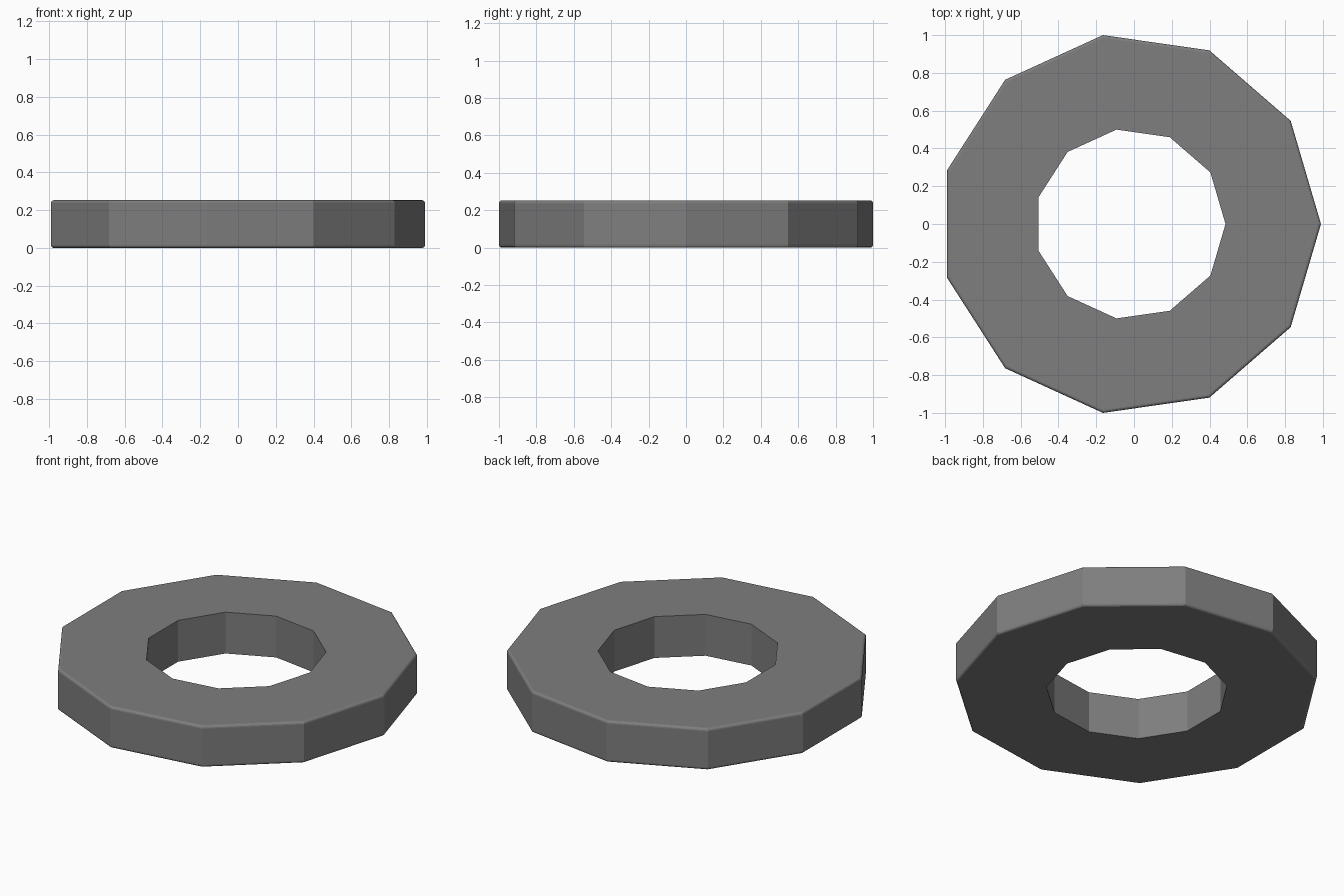
import bpy, bmesh
from math import sin, cos, pi

if "Cube" in bpy.data.objects:
    bpy.data.objects.remove(bpy.data.objects["Cube"])

SIDES = 11
R_OUT, R_IN, HEIGHT, ROUND = 1.0103, 0.505, 0.2526, 0.016
STEPS = 4
X_SHIFT = -0.0205   # centres the odd-sided ring on its bounds

# Ring cross-section (radius, z): sharp bore, rounded outer rims
profile = [(R_IN, HEIGHT), (R_IN, 0.0)]
for zc, start in ((ROUND, -pi / 2), (HEIGHT - ROUND, 0.0)):
    for i in range(STEPS + 1):
        a = start + i * pi / 2 / STEPS
        profile.append((R_OUT - ROUND + ROUND * cos(a), zc + ROUND * sin(a)))

# Sweep the section around eleven sides
bm = bmesh.new()
loops = []
for k in range(SIDES):
    t = 2 * pi * k / SIDES
    loops.append([bm.verts.new((r * cos(t) + X_SHIFT, r * sin(t), z)) for r, z in profile])
n = len(profile)
for k in range(SIDES):
    a, b = loops[k], loops[(k + 1) % SIDES]
    for i in range(n):
        j = (i + 1) % n
        bm.faces.new((a[i], b[i], b[j], a[j]))
bmesh.ops.recalc_face_normals(bm, faces=bm.faces)

mesh = bpy.data.meshes.new("flat_ring")
bm.to_mesh(mesh)
bm.free()
ring = bpy.data.objects.new("flat_ring", mesh)
bpy.context.collection.objects.link(ring)

# Dark grey finish
mat = bpy.data.materials.new("dark_grey")
mat.diffuse_color = (0.21, 0.21, 0.21, 1.0)
mat.use_nodes = True
mat.node_tree.nodes["Principled BSDF"].inputs["Base Color"].default_value = mat.diffuse_color
mesh.materials.append(mat)
